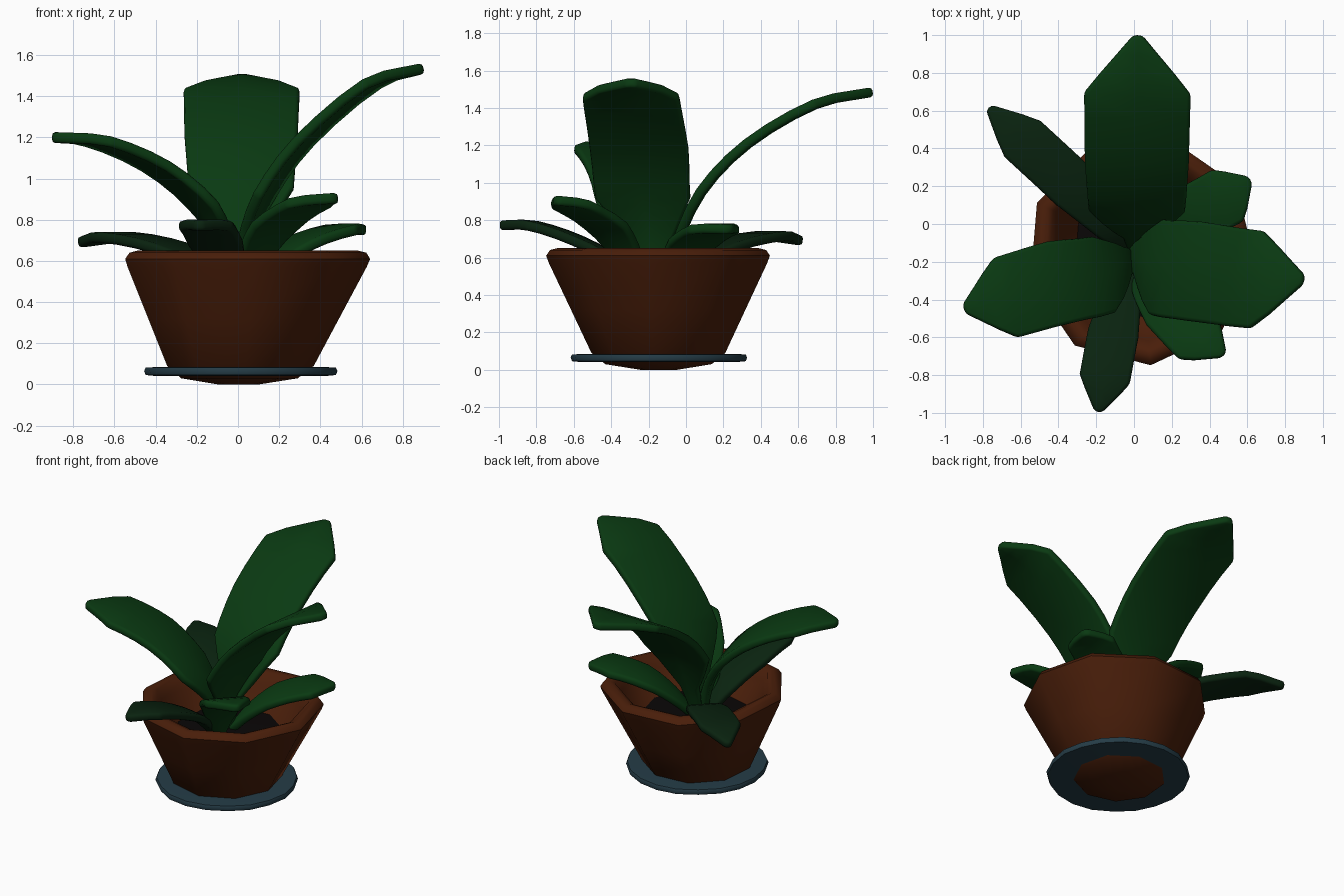
import bpy, bmesh, math, random
from mathutils import Vector

if "Cube" in bpy.data.objects:
    bpy.data.objects.remove(bpy.data.objects["Cube"])

random.seed(4)


def material(name, rgb):
    m = bpy.data.materials.new(name)
    m.diffuse_color = (*rgb, 1)
    m.use_nodes = True
    m.node_tree.nodes["Principled BSDF"].inputs["Base Color"].default_value = m.diffuse_color
    return m


TERRACOTTA = material("terracotta", (0.067, 0.013, 0.003))
SAUCER = material("blue_grey", (0.018, 0.045, 0.062))
SOIL = material("dark_soil", (0.003, 0.002, 0.002))
GREEN = material("leaf_green", (0.003, 0.042, 0.006))
DEEP = material("leaf_deep_green", (0.003, 0.017, 0.005))


def finish(name, bm, mat, bevel=0.0, thickness=0.0, angle=50):
    bmesh.ops.recalc_face_normals(bm, faces=bm.faces)
    mesh = bpy.data.meshes.new(name)
    bm.to_mesh(mesh)
    bm.free()
    ob = bpy.data.objects.new(name, mesh)
    bpy.context.collection.objects.link(ob)
    mesh.materials.append(mat)
    if thickness:
        s = ob.modifiers.new("thickness", 'SOLIDIFY')
        s.thickness, s.offset = thickness, 0
    if bevel:
        b = ob.modifiers.new("round_edges", 'BEVEL')
        b.width, b.segments, b.limit_method = bevel, 2, 'ANGLE'
    bpy.context.view_layer.objects.active = ob
    ob.select_set(True)
    bpy.ops.object.shade_smooth_by_angle(angle=math.radians(angle))
    ob.select_set(False)
    return ob


def lathe(name, profile, sides, centre, mat, start=0.0, jitter=0.0):
    """Revolve (radius, z) points; the profile's ends are capped."""
    bm = bmesh.new()
    wobble = [1 + random.uniform(-jitter, jitter) for _ in range(sides)]
    rings = []
    for r, z in profile:
        ring = []
        for k in range(sides):
            a = math.radians(start) + math.tau * k / sides
            cx, cy = centre(z)
            ring.append(bm.verts.new((cx + r * wobble[k] * math.cos(a),
                                      cy + r * wobble[k] * math.sin(a), z)))
        rings.append(ring)
    for lo, hi in zip(rings, rings[1:]):
        for k in range(sides):
            n = (k + 1) % sides
            bm.faces.new((lo[k], lo[n], hi[n], hi[k]))
    bm.faces.new(rings[0][::-1])
    bm.faces.new(rings[-1])
    return finish(name, bm, mat)


def leaf(name, spine, widths, mat=GREEN, steps=3):
    """Curved blade: smooth spine, straight-sided outline, rounded thickness."""
    pts = [Vector(p) for p in spine]
    ext = [2 * pts[0] - pts[1]] + pts + [2 * pts[-1] - pts[-2]]
    heading = pts[-1] - pts[0]
    side = Vector((-heading.y, heading.x, 0)).normalized()
    bm = bmesh.new()
    rows = []
    for i in range(len(pts) - 1):
        a, b, c, d = ext[i:i + 4]
        for k in range(steps + (i == len(pts) - 2)):
            t = k / steps
            p = 0.5 * (2 * b + (c - a) * t + (2 * a - 5 * b + 4 * c - d) * t * t
                       + (3 * b - 3 * c + d - a) * t ** 3)
            w = widths[i] * (1 - t) + widths[i + 1] * t
            rows.append([bm.verts.new(p + side * w * s) for s in (-1, 0, 1)])
    for r0, r1 in zip(rows, rows[1:]):
        for j in range(2):
            bm.faces.new((r0[j], r0[j + 1], r1[j + 1], r1[j]))
    return finish(name, bm, mat, bevel=0.018, thickness=0.052)


# Pot with hollow rim and rounded foot, leaning slightly towards +x at the top
def pot_centre(z):
    return (0.035 * z / 0.6, -0.145)


lathe("pot", [(0.10, 0.0), (0.29, 0.03), (0.365, 0.09), (0.475, 0.32), (0.595, 0.57),
              (0.61, 0.61), (0.59, 0.64), (0.55, 0.65), (0.515, 0.635), (0.48, 0.57),
              (0.34, 0.41)],
      9, pot_centre, TERRACOTTA, start=155, jitter=0.012)

# Soil and saucer
lathe("soil", [(0.34, 0.39), (0.37, 0.425), (0.2, 0.435)], 9, pot_centre, SOIL, start=155)
lathe("saucer", [(0.42, 0.042), (0.46, 0.046), (0.468, 0.065), (0.46, 0.082), (0.42, 0.084)],
      20, lambda z: (0.012, -0.145), SAUCER, jitter=0.012)

# Three large upright leaves
leaf("back_leaf",
     [(0, -.13, .42), (.01, -.06, .65), (.015, .08, .95), (.015, .33, 1.21),
      (.018, .69, 1.42), (.02, .998, 1.485)],
     [.03, .07, .255, .275, .282, .025])
leaf("right_leaf",
     [(-.02, -.17, .42), (.03, -.18, .68), (.13, -.23, .92), (.32, -.25, 1.18),
      (.65, -.295, 1.46), (.9, -.295, 1.535)],
     [.03, .10, .255, .265, .26, .025])
leaf("left_leaf",
     [(-.01, -.18, .42), (-.05, -.20, .65), (-.17, -.27, .87), (-.4, -.31, 1.06),
      (-.68, -.39, 1.18), (-.9, -.45, 1.2)],
     [.03, .08, .21, .225, .22, .025])

# Four small low leaves
leaf("back_left_leaf",
     [(-.03, -.12, .42), (-.12, 0, .55), (-.32, .2, .66), (-.59, .45, .715), (-.768, .615, .69)],
     [.03, .10, .135, .135, .02], DEEP)
leaf("front_leaf",
     [(-.03, -.22, .42), (-.06, -.36, .57), (-.11, -.58, .69), (-.155, -.82, .77), (-.19, -.995, .772)],
     [.03, .10, .135, .135, .02], DEEP)
leaf("back_right_leaf",
     [(.03, -.12, .42), (.14, -.05, .56), (.29, .04, .68), (.495, .15, .75), (.615, .235, .75)],
     [.03, .10, .155, .16, .02])
leaf("front_right_leaf",
     [(.02, -.24, .42), (.07, -.31, .60), (.18, -.43, .77), (.345, -.61, .88), (.475, -.695, .905)],
     [.03, .10, .155, .15, .02])
